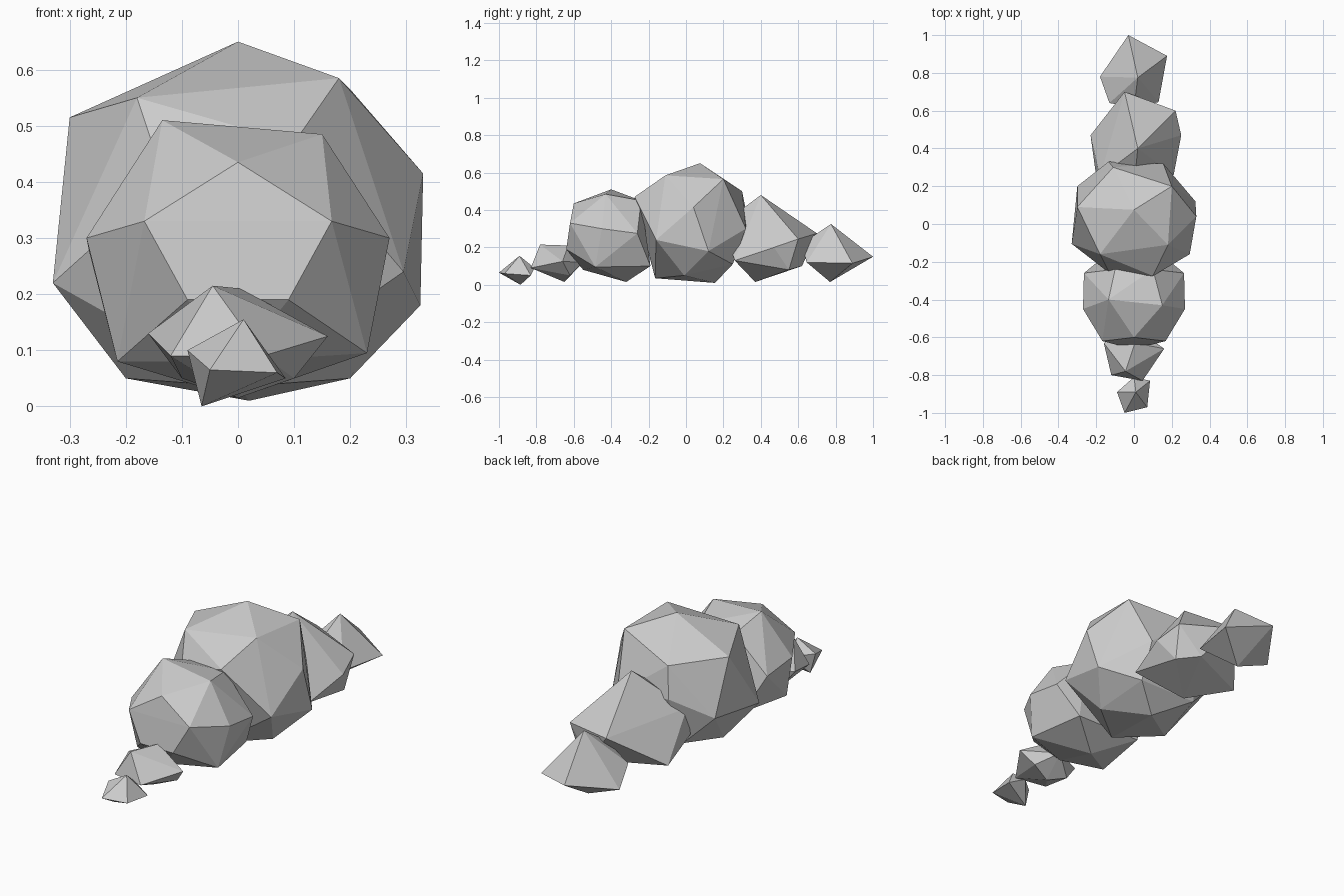
import bpy
import bmesh

default_cube = bpy.data.objects.get("Cube")
if default_cube:
    bpy.data.objects.remove(default_cube, do_unlink=True)

# Single stone colour
stone = bpy.data.materials.new("light_grey_stone")
stone.use_nodes = True
grey = (0.6, 0.6, 0.6, 1)
stone.diffuse_color = grey
stone.node_tree.nodes["Principled BSDF"].inputs["Base Color"].default_value = grey


def boulder(name, crown, waist, base):
    """Chipped boulder: flat faces wrapped around its crown, waist and base corners."""
    bm = bmesh.new()
    for corner in crown + waist + base:
        bm.verts.new(corner)
    hull = bmesh.ops.convex_hull(bm, input=bm.verts)
    buried = {v for v in hull["geom_interior"] if isinstance(v, bmesh.types.BMVert)}
    bmesh.ops.delete(bm, geom=list(buried), context="VERTS")
    bmesh.ops.recalc_face_normals(bm, faces=bm.faces)
    mesh = bpy.data.meshes.new(name)
    bm.to_mesh(mesh)
    bm.free()
    mesh.materials.append(stone)
    obj = bpy.data.objects.new(name, mesh)
    bpy.context.collection.objects.link(obj)


def pair(x, y, z):
    """Matching corners on both sides."""
    return [(-x, y, z), (x, y, z)]


# Row of overlapping boulders, front to back
boulder(
    "front_pebble",
    crown=[(.01, -.89, .155)],
    waist=[(-.09, -.89, .1), (-.05, -1, .065), (.07, -.97, .06), (0, -.81, .09)],
    base=[(.085, -.83, .05), (-.065, -.885, 0)],
)
boulder(
    "front_stone",
    crown=[(-.045, -.78, .215), (.005, -.63, .21)],
    waist=[(.16, -.66, .125), (-.16, -.63, .13), (-.12, -.8, .09),
           (.045, -.83, .09), (0, -.55, .12)],
    base=[(0, -.65, .015)] + pair(.1, -.62, .05),
)
boulder(
    "front_boulder",
    crown=[(-.135, -.4, .51), (.15, -.43, .485), (0, -.6, .435)] + pair(.1, -.24, .45),
    waist=pair(.167, -.62, .33) + pair(.09, -.64, .19) + pair(.27, -.45, .3)
    + pair(.265, -.26, .275),
    base=[(-.215, -.485, .08), (.23, -.485, .095), (0, -.55, .08), (0, -.32, .015)]
    + pair(.18, -.19, .1),
)
boulder(
    "middle_boulder",
    crown=[(0, .075, .65), (.18, -.11, .585), (.2, .2, .565), (-.11, .3, .5),
           (-.3, .09, .515), (-.18, -.16, .55), (.1, -.275, .47)],
    waist=[(.33, .04, .415), (.325, .12, .18), (.295, -.16, .24), (-.33, -.105, .22),
           (-.13, -.26, .4), (.155, .32, .3), (-.135, .33, .35), (-.3, .2, .25)],
    base=[(0, -.165, .035), (.02, .155, .01)] + pair(.2, -.01, .05) + pair(.16, .25, .11),
)
boulder(
    "back_boulder",
    crown=[(.02, .4, .48), (0, .2, .33), (-.18, .25, .29)],
    waist=[(-.05, .7, .275), (.22, .6, .245), (.25, .47, .2), (-.2, .25, .165)],
    base=[(0, .37, .015), (-.23, .47, .1), (.21, .26, .13), (.2, .55, .08), (.1, .62, .1)],
)
boulder(
    "back_stone",
    crown=[(.02, .775, .325), (0, .62, .22)],
    waist=[(-.03, 1, .15), (.175, .89, .115), (-.13, .64, .15), (.13, .645, .12)],
    base=[(0, .77, .015), (-.18, .78, .085)],
)
